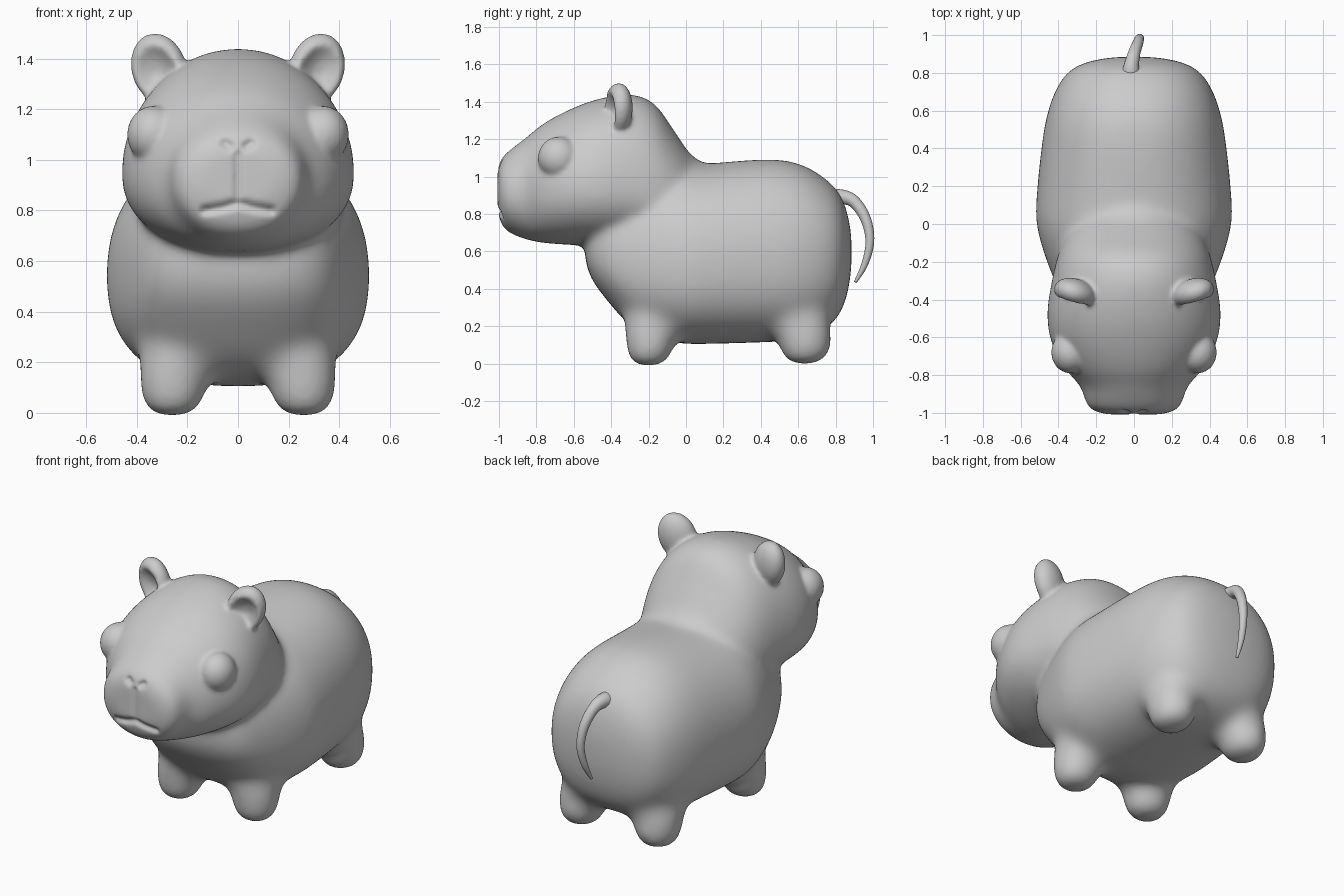
import bpy, bmesh, math
from mathutils import Matrix, Vector

if "Cube" in bpy.data.objects:
    bpy.data.objects.remove(bpy.data.objects["Cube"])


def spline(rows, steps=5):
    # Catmull-Rom interpolation between cross-section rows
    out = []
    for i in range(len(rows) - 1):
        a, b = rows[max(i - 1, 0)], rows[i]
        c, d = rows[i + 1], rows[min(i + 2, len(rows) - 1)]
        for k in range(steps):
            t = k / steps
            out.append([0.5 * (2 * q + (r - p) * t + (2 * p - 5 * q + 4 * r - s) * t * t
                               + (3 * q - p - 3 * r + s) * t ** 3)
                        for p, q, r, s in zip(a, b, c, d)])
    return out + [list(rows[-1])]


def skin(bm, rings):
    loops = [[bm.verts.new(p) for p in ring] for ring in rings]
    n = len(loops[0])
    for a, b in zip(loops, loops[1:]):
        for i in range(n):
            bm.faces.new((a[i], a[(i + 1) % n], b[(i + 1) % n], b[i]))
    bm.faces.new(loops[0])
    bm.faces.new(loops[-1])


def loft_y(bm, rows, upper, lower, n=64):
    # rows: y, bottom z, z of widest point, top z, half width
    rings = []
    for y, lo, mid, hi, w in spline(rows):
        ring = []
        for i in range(n):
            a = 2 * math.pi * i / n
            c, s = math.cos(a), math.sin(a)
            power = upper if s > 0 else lower
            x = w * math.copysign(abs(c) ** (2 / power), c)
            z = mid + (hi - mid if s > 0 else mid - lo) * math.copysign(abs(s) ** (2 / power), s)
            ring.append((x, y, z))
        rings.append(ring)
    skin(bm, rings)


def leg(bm, side, rows, n=32):
    # rows: z, centre x, centre y, radius x, radius y
    skin(bm, [[(side * (cx + rx * math.cos(2 * math.pi * i / n)),
                cy + ry * math.sin(2 * math.pi * i / n), z) for i in range(n)]
              for z, cx, cy, rx, ry in spline(rows)])


def apply_mod(ob, kind, **props):
    m = ob.modifiers.new(kind.title(), kind)
    for k, v in props.items():
        setattr(m, k, v)
    bpy.context.view_layer.objects.active = ob
    bpy.ops.object.modifier_apply(modifier=m.name)


def fuse(ob, bm, voxel, rounds):
    bmesh.ops.recalc_face_normals(bm, faces=bm.faces)
    bm.to_mesh(ob.data)
    bm.free()
    apply_mod(ob, 'REMESH', mode='VOXEL', voxel_size=voxel)
    apply_mod(ob, 'SMOOTH', factor=0.5, iterations=rounds)


animal = bpy.data.objects.new("body", bpy.data.meshes.new("body"))
bpy.context.collection.objects.link(animal)

# Torso
bm = bmesh.new()
loft_y(bm, [(-.54, .55, .62, .70, .14), (-.515, .47, .60, .82, .25), (-.44, .36, .57, .93, .35),
            (-.27, .18, .55, 1.02, .435), (-.05, .11, .55, 1.07, .508), (.1, .105, .55, 1.07, .52),
            (.45, .115, .56, 1.095, .485), (.62, .13, .57, 1.065, .45), (.74, .18, .58, .995, .40),
            (.82, .26, .59, .915, .335), (.866, .38, .60, .80, .225), (.886, .52, .60, .68, .09)], 2.15, 2.5)
# Legs
for side in (-1, 1):
    leg(bm, side, [(-.017, .26, -.2, .07, .065), (.01, .26, -.2, .11, .105), (.06, .258, -.195, .13, .125),
                   (.15, .25, -.185, .145, .145), (.25, .235, -.165, .15, .16), (.4, .18, -.1, .14, .14)])
    leg(bm, side, [(-.003, .26, .63, .07, .08), (.025, .26, .635, .11, .118), (.08, .258, .64, .13, .142),
                   (.16, .25, .625, .145, .155), (.25, .235, .6, .15, .165), (.4, .18, .53, .14, .14)])
fuse(animal, bm, .02, 36)

# Head with blunt muzzle
bm = bmesh.new()
bm.from_mesh(animal.data)
loft_y(bm, [(-1.008, .82, .92, 1.05, .15), (-.985, .74, .92, 1.10, .225), (-.945, .70, .92, 1.14, .256),
            (-.86, .665, .92, 1.205, .285), (-.76, .645, .93, 1.285, .37), (-.62, .635, .94, 1.36, .44),
            (-.47, .63, .94, 1.415, .46), (-.3, .63, .93, 1.44, .435), (-.17, .64, .9, 1.39, .405),
            (-.06, .66, .86, 1.24, .36), (.02, .68, .82, 1.125, .31), (.1, .7, .78, 1.07, .25),
            (.2, .7, .78, 1.03, .16)], 2.08, 2.15)
fuse(animal, bm, .018, 20)

# Eyes and cupped ears
bm = bmesh.new()
bm.from_mesh(animal.data)
for side in (-1, 1):
    mirror = Matrix.Diagonal((side, 1, 1, 1))
    eye = mirror @ Matrix.Translation((.335, -.68, 1.1)) @ Matrix.Diagonal((.104, .112, .114, 1))
    bmesh.ops.create_uvsphere(bm, u_segments=32, v_segments=16, radius=1, matrix=eye)
    ear = bmesh.ops.create_uvsphere(bm, u_segments=40, v_segments=24, radius=1)['verts']
    for v in ear:
        if v.co.y < 0:
            v.co.y += .95 * max(0, 1 - (v.co.x ** 2 + (v.co.z + .1) ** 2) / .6)
    place = (mirror @ Matrix.Translation((.312, -.365, 1.36)) @ Matrix.Rotation(math.radians(18), 4, 'Z')
             @ Matrix.Rotation(math.radians(18), 4, 'Y') @ Matrix.Diagonal((.112, .076, .144, 1)))
    bmesh.ops.transform(bm, matrix=place, verts=ear)
fuse(animal, bm, .0105, 14)

# Mouth, lip groove and nostrils pressed into the muzzle: points, width, depth
grooves = [([(0, 1.02), (0, .84)], .016, .012),
           ([(0, .83), (.06, .812), (.13, .80)], .018, .02),
           ([(.035, 1.055), (.05, 1.065)], .018, .018)]


def distance(p, pts):
    best = 9
    for a, b in zip(pts, pts[1:]):
        a, b = Vector(a), Vector(b)
        t = max(0, min(1, (p - a).dot(b - a) / (b - a).length_squared))
        best = min(best, (p - a - (b - a) * t).length)
    return best


for v in animal.data.vertices:
    if v.co.y < -.9:
        p = Vector((abs(v.co.x), v.co.z))
        v.co.y += max(depth * math.exp(-(distance(p, pts) / width) ** 2) for pts, width, depth in grooves)
animal.data.polygons.foreach_set("use_smooth", [True] * len(animal.data.polygons))

# Tail
path = spline([(-.015, .77, .87, .06), (-.015, .83, .89, .042), (0, .9, .865, .033), (.022, .962, .77, .028),
               (.03, .983, .65, .023), (.02, .955, .53, .018), (.01, .905, .435, .008)], 6)
bm = bmesh.new()
rings = []
for i, (x, y, z, r) in enumerate(path):
    a, b = path[max(i - 1, 0)], path[min(i + 1, len(path) - 1)]
    d = (Vector(b[:3]) - Vector(a[:3])).normalized()
    u = Vector((1, 0, 0))
    u = (u - d * u.dot(d)).normalized()
    w = d.cross(u)
    rings.append([Vector((x, y, z)) + r * (u * math.cos(k * math.pi / 8) + w * math.sin(k * math.pi / 8))
                  for k in range(16)])
skin(bm, rings)
bmesh.ops.recalc_face_normals(bm, faces=bm.faces)
for f in bm.faces:
    f.smooth = True
mesh = bpy.data.meshes.new("tail")
bm.to_mesh(mesh)
bm.free()
bpy.context.collection.objects.link(bpy.data.objects.new("tail", mesh))
